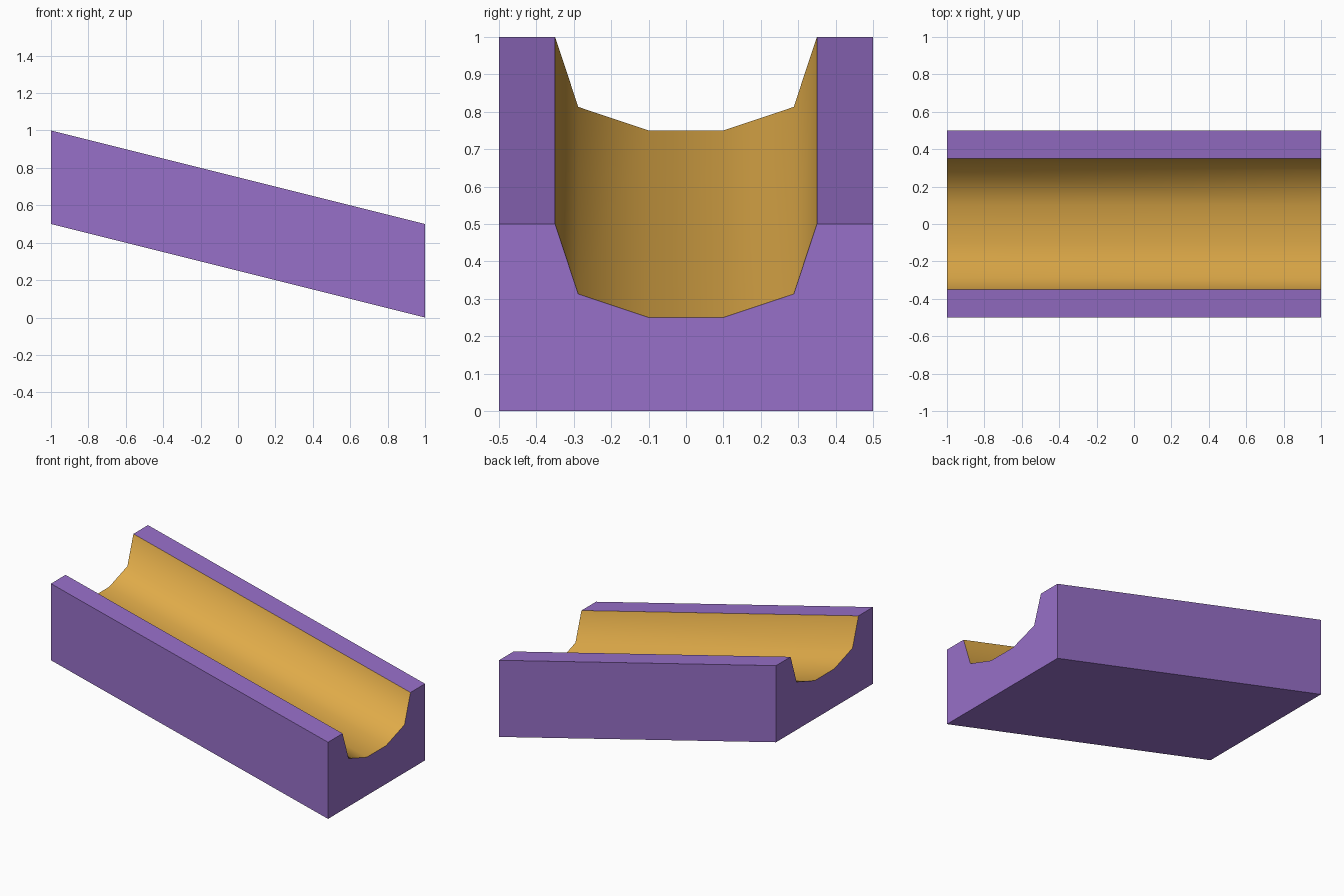
import bpy, bmesh

if "Cube" in bpy.data.objects:
    bpy.data.objects.remove(bpy.data.objects["Cube"])


def make_material(name, color):
    mat = bpy.data.materials.new(name)
    mat.diffuse_color = (*color, 1.0)
    mat.use_nodes = True
    mat.node_tree.nodes["Principled BSDF"].inputs["Base Color"].default_value = mat.diffuse_color
    return mat


# Half cross-section of the groove, from the rim to the floor
half_groove = [(0.35, 0.5), (0.288, 0.313), (0.1, 0.25)]
groove = half_groove + [(-y, z) for y, z in reversed(half_groove)]
profile = [(-0.5, 0.0), (0.5, 0.0), (0.5, 0.5)] + groove + [(-0.5, 0.5)]

# Extrude the section along x, sheared so the left end sits higher
bm = bmesh.new()
low = [bm.verts.new((1.0, y, z)) for y, z in profile]
high = [bm.verts.new((-1.0, y, z + 0.5)) for y, z in profile]
bm.faces.new(low)
bm.faces.new(list(reversed(high)))
n = len(profile)
for i in range(n):
    j = (i + 1) % n
    face = bm.faces.new((low[j], low[i], high[i], high[j]))
    # Groove faces: gold and smooth
    if 3 <= i < 2 + len(groove):
        face.material_index = 1
        face.smooth = True

# Keep every edge around the groove crisp
for edge in bm.edges:
    edge.smooth = all(f.smooth for f in edge.link_faces)
bmesh.ops.recalc_face_normals(bm, faces=bm.faces)

mesh = bpy.data.meshes.new("sloped_channel")
bm.to_mesh(mesh)
bm.free()
mesh.materials.append(make_material("purple body", (0.31, 0.16, 0.58)))
mesh.materials.append(make_material("gold groove", (0.73, 0.40, 0.065)))
channel = bpy.data.objects.new("sloped_channel", mesh)
bpy.context.collection.objects.link(channel)
